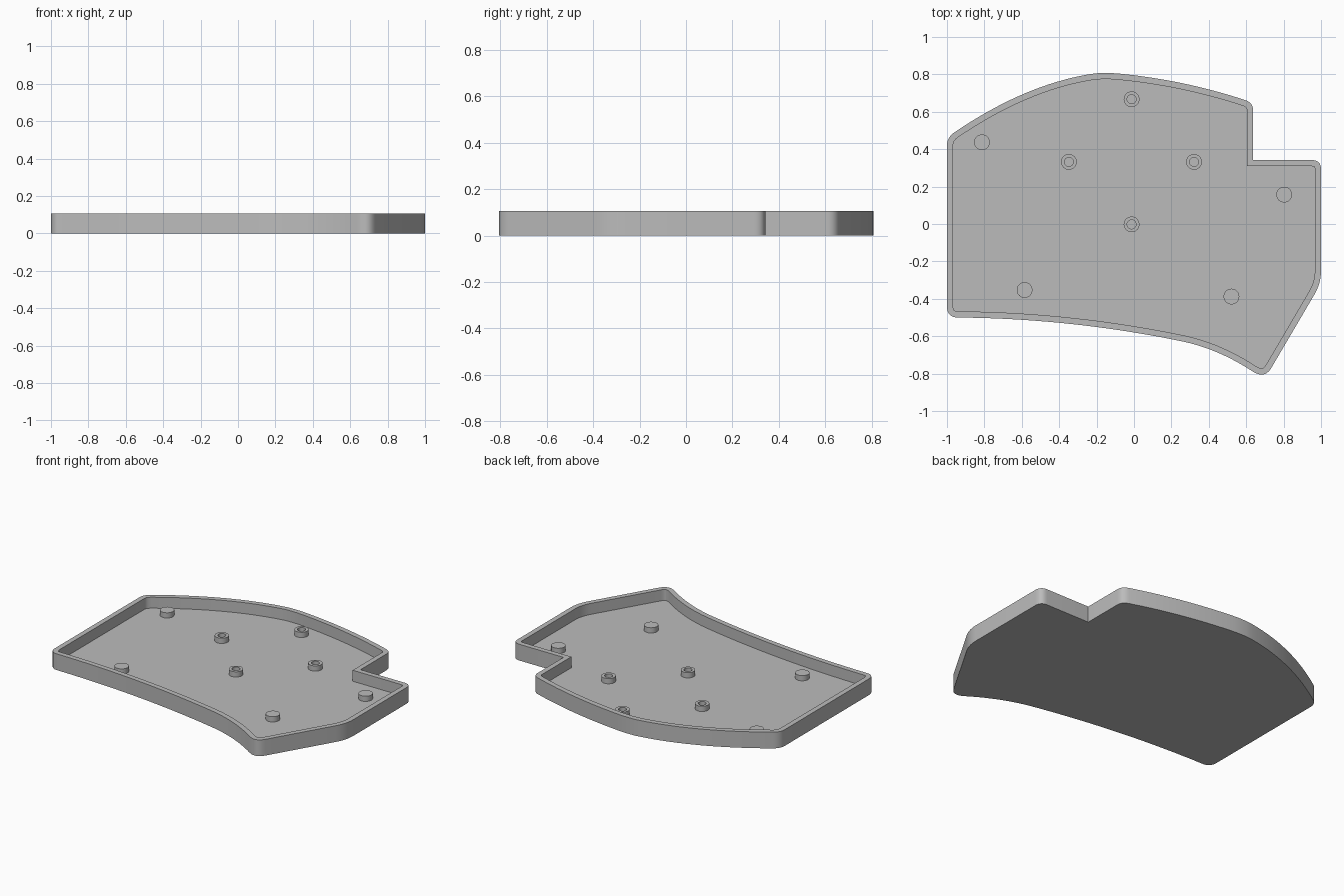
import bpy, bmesh, math
from mathutils import Vector

if "Cube" in bpy.data.objects:
    bpy.data.objects.remove(bpy.data.objects["Cube"])

HEIGHT, WALL, FLOOR, PEG_TOP = 0.105, 0.033, 0.034, 0.068

grey = bpy.data.materials.new("plain grey")
grey.diffuse_color = (0.5, 0.5, 0.5, 1)
grey.use_nodes = True
grey.node_tree.nodes["Principled BSDF"].inputs["Base Color"].default_value = grey.diffuse_color


def finish(name, bm):
    bmesh.ops.recalc_face_normals(bm, faces=bm.faces)
    mesh = bpy.data.meshes.new(name)
    bm.to_mesh(mesh)
    bm.free()
    mesh.materials.append(grey)
    ob = bpy.data.objects.new(name, mesh)
    bpy.context.collection.objects.link(ob)
    bpy.ops.object.select_all(action='DESELECT')
    ob.select_set(True)
    bpy.context.view_layer.objects.active = ob
    bpy.ops.object.shade_smooth_by_angle(angle=math.radians(30))
    return ob


def bend(p, c, q, steps):
    """Points along a curve from p to q pulled towards the corner c."""
    p, c, q = Vector(p), Vector(c), Vector(q)
    return [p * (1 - t) ** 2 + c * 2 * t * (1 - t) + q * t * t
            for t in (i / steps for i in range(steps + 1))]


def inset(points, d):
    """Offset a counter-clockwise outline inwards with mitred corners."""
    out = []
    for i, p in enumerate(points):
        a = (p - points[i - 1]).normalized()
        b = (points[(i + 1) % len(points)] - p).normalized()
        na, nb = Vector((-a.y, a.x)), Vector((-b.y, b.x))
        out.append(p + (na + nb) * d / (1 + na.dot(nb)))
    return out


# Outline, counter-clockwise: each entry is start, corner, end, steps
bends = [
    ((-1, -0.44), (-1, -0.5), (-0.94, -0.5), 8),           # front left corner
    ((-0.94, -0.5), (-0.33, -0.505), (0.27, -0.63), 18),   # front sweep
    ((0.27, -0.63), (0.457, -0.672), (0.634, -0.788), 10),
    ((0.634, -0.788), (0.70, -0.83), (0.735, -0.768), 10),  # front tip
    ((0.96, -0.385), (1, -0.32), (1, -0.25), 8),           # right side bend
    ((1, 0.292), (1, 0.342), (0.95, 0.342), 8),            # notch corner
    ((0.637, 0.342),) * 3 + (0,),                          # notch inside
    ((0.637, 0.608), (0.637, 0.65), (0.59, 0.664), 8),
    ((0.59, 0.664), (0.26, 0.772), (-0.09, 0.805), 16),    # back sweep
    ((-0.09, 0.805), (-0.15, 0.81), (-0.21, 0.805), 4),
    ((-0.21, 0.805), (-0.575, 0.752), (-0.96, 0.49), 18),
    ((-0.96, 0.49), (-1, 0.463), (-1, 0.42), 8),           # back left corner
]
outline = []
for p, c, q, n in bends:
    for v in (bend(p, c, q, n) if n else [Vector(p)]):
        if not outline or (v - outline[-1]).length > 1e-4:
            outline.append(v)
inner = inset(outline, WALL)

# Tray: floor with a raised rim
bm = bmesh.new()
loops = [[bm.verts.new((v.x, v.y, z)) for v in pts]
         for pts, z in ((outline, 0), (outline, HEIGHT), (inner, HEIGHT), (inner, FLOOR))]
for lo, hi in zip(loops, loops[1:]):
    for i in range(len(lo)):
        j = (i + 1) % len(lo)
        bm.faces.new((lo[i], lo[j], hi[j], hi[i]))
bm.faces.new(loops[0])
bm.faces.new(loops[-1])
finish("tray", bm)


def round_post(name, x, y, profile, n=32):
    """Spin a radius/height profile; close its last ring with a cap."""
    bm = bmesh.new()
    rings = [[bm.verts.new((x + r * math.cos(2 * math.pi * k / n),
                            y + r * math.sin(2 * math.pi * k / n), z)) for k in range(n)]
             for r, z in profile]
    for lo, hi in zip(rings, rings[1:]):
        for i in range(n):
            j = (i + 1) % n
            bm.faces.new((lo[i], lo[j], hi[j], hi[i]))
    bm.faces.new(rings[0])
    bm.faces.new(rings[-1])
    finish(name, bm)


# Solid support pegs
for x, y in ((-0.813, 0.437), (0.803, 0.157), (-0.585, -0.353), (0.521, -0.388)):
    round_post("support_peg", x, y, ((0.042, FLOOR - 0.01), (0.042, PEG_TOP)))

# Hollow screw standoffs
for x, y in ((-0.013, 0.667), (-0.348, 0.332), (0.321, 0.332), (-0.013, -0.002)):
    round_post("screw_standoff", x, y, ((0.042, FLOOR - 0.01), (0.042, PEG_TOP),
                                        (0.024, PEG_TOP), (0.024, FLOOR + 0.001)))
